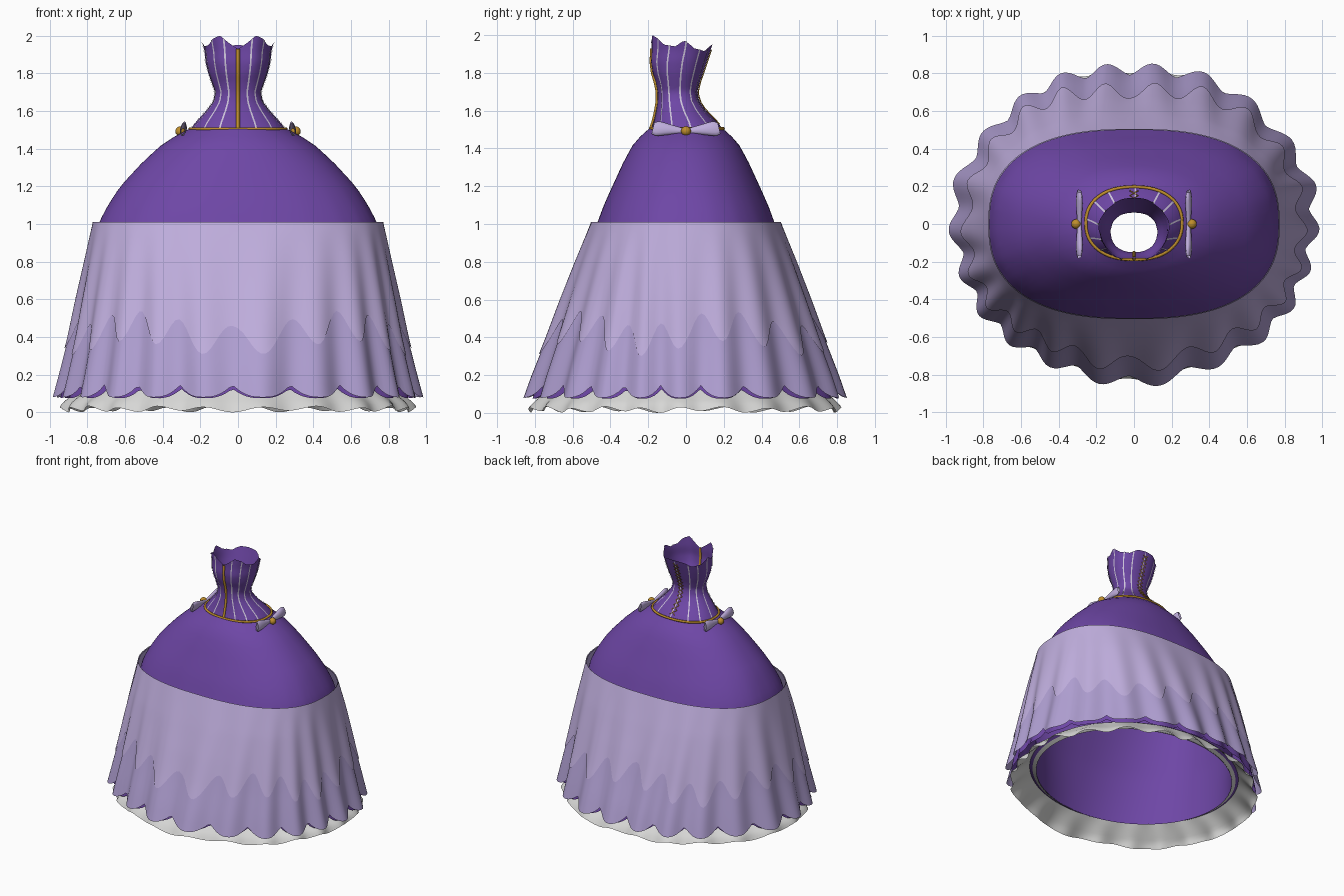
import bpy, math
from math import sin, cos, pi, radians

if "Cube" in bpy.data.objects:
    bpy.data.objects.remove(bpy.data.objects["Cube"])


def material(name, rgb):
    m = bpy.data.materials.new(name)
    m.diffuse_color = (*rgb, 1)
    m.use_nodes = True
    m.node_tree.nodes["Principled BSDF"].inputs["Base Color"].default_value = m.diffuse_color
    return m


PURPLE = material("purple satin", (0.155, 0.062, 0.38))
LILAC = material("light lilac", (0.52, 0.42, 0.72))
LILAC_LOW = material("lilac", (0.43, 0.345, 0.64))
WHITE = material("petticoat white", (0.68, 0.68, 0.67))
SEAM = material("seam white", (0.62, 0.56, 0.72))
GOLD = material("gold", (0.52, 0.27, 0.025))


def lerp(table, v):
    """Interpolate rows (key, values...) sorted by rising key."""
    if v <= table[0][0]:
        return table[0][1:]
    for a, b in zip(table, table[1:]):
        if v <= b[0]:
            t = (v - a[0]) / (b[0] - a[0])
            return tuple(p + (q - p) * t for p, q in zip(a[1:], b[1:]))
    return table[-1][1:]


def spow(v, n):
    return math.copysign(abs(v) ** (2 / n), v)


def grid(name, fn, nu, nv, mat, closed=True, smooth=True):
    """Surface from fn(u, v), wrapped around u when closed."""
    cols = nu if closed else nu + 1
    verts = [fn(i / nu, j / nv) for j in range(nv + 1) for i in range(cols)]
    faces = [(j * cols + i, j * cols + (i + 1) % cols,
              (j + 1) * cols + (i + 1) % cols, (j + 1) * cols + i)
             for j in range(nv) for i in range(nu)]
    me = bpy.data.meshes.new(name)
    me.from_pydata(verts, [], faces)
    me.materials.append(mat)
    me.polygons.foreach_set("use_smooth", [smooth] * len(faces))
    me.update()
    ob = bpy.data.objects.new(name, me)
    bpy.context.collection.objects.link(ob)
    return ob


def tube(name, pts, r, mat, closed=False):
    """Round cord through points."""
    cu = bpy.data.curves.new(name, 'CURVE')
    cu.dimensions = '3D'
    cu.bevel_depth = r
    cu.bevel_resolution = 1
    sp = cu.splines.new('POLY')
    sp.points.add(len(pts) - 1)
    for p, q in zip(sp.points, pts):
        p.co = (*q, 1)
    sp.use_cyclic_u = closed
    cu.materials.append(mat)
    ob = bpy.data.objects.new(name, cu)
    bpy.context.collection.objects.link(ob)
    bpy.ops.object.select_all(action='DESELECT')
    ob.select_set(True)
    bpy.context.view_layer.objects.active = ob
    bpy.ops.object.convert(target='MESH')


# --- Skirts: rows are height, half width, half depth, squareness ---
UNDER = [(0.08, 0.93, 0.80, 2.0), (0.5, 0.85, 0.67, 2.2), (0.8, 0.79, 0.55, 2.4),
         (1.0, 0.742, 0.472, 2.45), (1.1, 0.69, 0.435, 2.4), (1.2, 0.625, 0.39, 2.3),
         (1.33, 0.505, 0.33, 2.2), (1.43, 0.395, 0.275, 2.1), (1.48, 0.31, 0.225, 2),
         (1.51, 0.25, 0.19, 2)]
OVER = [(0.08, 0.965, 0.84, 2.0), (0.2, 0.935, 0.80, 2.05), (0.4, 0.888, 0.725, 2.15),
        (0.6, 0.85, 0.655, 2.25), (0.8, 0.808, 0.58, 2.4), (1.01, 0.765, 0.497, 2.5)]
PETTI = [(0.0, 0.945, 0.835, 2.0), (0.05, 0.92, 0.80, 2), (0.15, 0.80, 0.70, 2.0)]
LINING = [(0.12, 0.75, 0.66, 2), (0.5, 0.76, 0.60, 2.2), (1.0, 0.73, 0.462, 2.45)]


def skirt(name, table, top, hem, mat, waves=22, amp=0.0, grow=1.0, off=0.0, rows=16):
    def fn(u, v):
        a = 2 * pi * u
        w = a + 0.05 * sin(3 * a + 1)
        z = top + (hem(w) - top) * v
        rx, ry, n = lerp(table, z)
        fall = max(0, (table[-1][0] - z) / table[-1][0])
        k = amp * fall ** grow * (cos(waves * w) + 0.35 * sin(7 * a))
        return ((rx + off + k) * spow(cos(a), n), (ry + off + k) * spow(sin(a), n), z)
    return grid(name, fn, 264, rows, mat)


def scallop(low, height):
    return lambda a: low + height * (1 - abs(cos(11 * a))) ** 1.4


skirt("satin_skirt", UNDER, 1.51, scallop(0.075, 0.05), PURPLE, amp=0.018, grow=3, rows=30)
skirt("long_overskirt", OVER, 1.005, scallop(0.08, 0.065), LILAC_LOW, amp=0.024)
skirt("short_overskirt", OVER, 1.01,
      lambda a: 0.42 + 0.08 * cos(22 * a + pi) + 0.04 * sin(5 * a),
      LILAC, amp=0.024, off=0.006)
skirt("petticoat_ruffle", PETTI, 0.15,
      lambda a: 0.017 + 0.012 * cos(22 * a) + 0.005 * sin(9 * a),
      WHITE, amp=0.022, grow=0.8, rows=8)
skirt("skirt_lining", LINING, 1.0, lambda a: 0.12, PURPLE)


# Flat hoops that join lining and petticoat underneath
def hoop(name, r0, r1, mat):
    def fn(u, v):
        r = r0 + (r1 - r0) * v
        a = 2 * pi * u
        return (r * cos(a), (r - 0.095) * sin(a), 0.12 + 0.03 * (r - 0.75) / 0.05)
    grid(name, fn, 96, 1, mat)


hoop("inner_hoop", 0.75, 0.778, WHITE)
hoop("outer_hoop", 0.778, 0.80, PURPLE)

# --- Bodice: rows are height, half width, front y, back y ---
BODICE = [(1.49, 0.262, -0.19, 0.205), (1.54, 0.225, -0.172, 0.165),
          (1.6, 0.17, -0.158, 0.105), (1.65, 0.132, -0.15, 0.07),
          (1.7, 0.122, -0.15, 0.06), (1.75, 0.14, -0.16, 0.072),
          (1.8, 0.158, -0.175, 0.09), (1.86, 0.172, -0.182, 0.11),
          (1.92, 0.178, -0.178, 0.13), (2.0, 0.198, -0.18, 0.155)]
RIM = [(0, 1.93), (12, 1.96), (26, 2.0), (40, 1.985), (55, 1.95), (80, 1.94), (92, 1.972),
       (112, 1.93), (140, 1.915), (160, 1.945), (180, 1.95)]


def rim(a):
    return lerp(RIM, abs(math.degrees(a)))[0]


def body(a, z, off=0.0):
    """Point on the bodice; a = 0 is the front centre."""
    rx, y0, y1 = lerp(BODICE, z)
    cup = 0.014 * math.exp(-((abs(a) - 0.5) / 0.3) ** 2) * min(1, max(0, (z - 1.75) / 0.1))
    n = 2.25
    h = (y1 - y0) / 2 + off + cup
    return ((rx + off) * spow(sin(a), n), (y0 + y1) / 2 - h * spow(cos(a), n), z)


def bodice_fn(u, v):
    a = -pi + 2 * pi * u
    return body(a, 1.49 + (rim(a) - 1.49) * v)


grid("bodice", bodice_fn, 96, 24, PURPLE)


def strip(name, deg, half, mat, off=0.004, dz=0.0):
    """Narrow ribbon running up the bodice."""
    a0 = radians(deg)

    def fn(u, v):
        top = rim(a0) - dz
        z = 1.5 + (top - 1.5) * v
        p = body(a0, z, off)
        q = body(a0 + 0.02, z, off)
        d = math.hypot(q[0] - p[0], q[1] - p[1])
        s = (u - 0.5) * 2 * half / d
        return (p[0] + (q[0] - p[0]) * s, p[1] + (q[1] - p[1]) * s, z)
    grid(name, fn, 1, 24, mat, closed=False)


for side in (-1, 1):
    for k, deg in enumerate((20, 43, 68, 95, 125, 150)):
        strip(f"seam_{k}_{'left' if side < 0 else 'right'}", side * deg, 0.0045, SEAM)

# Front busk and back lacing
tube("front_busk", [body(0, 1.5 + 0.43 * i / 20, 0.002) for i in range(21)], 0.010, GOLD)
strip("back_placket", 179, 0.004, SEAM, dz=0.01)
for side in (-1, 1):
    lace = []
    for i in range(15):
        z = 1.53 + 0.39 * i / 14
        x = side * (0.022 if i % 2 else -0.022)
        lace.append((x, body(pi, z)[1] + 0.004, z))
    tube("back_lace", lace, 0.003, GOLD)

# Waist cord
tube("waist_cord", [body(2 * pi * i / 64 - pi, 1.505, 0.004) for i in range(64)],
     0.009, GOLD, closed=True)

# --- Hip bows: rows are distance from knot, centre height, half height, half thickness ---
WING = [(0.0, 1.492, 0.012, 0.010), (0.05, 1.497, 0.020, 0.014), (0.11, 1.502, 0.032, 0.018),
        (0.15, 1.505, 0.040, 0.016), (0.175, 1.507, 0.030, 0.010)]
for sx in (-1, 1):
    for sy in (-1, 1):
        def wing(u, v):
            d, a = 0.175 * v, 2 * pi * u
            zc, hz, hx = lerp(WING, d)
            dz = hz * sin(a)
            return (sx * (0.29 + hx * cos(a) - 0.15 * dz), sy * (d - 0.25 * dz * v), zc + dz)
        grid("bow_wing", wing, 12, 8, LILAC)
    bpy.ops.mesh.primitive_uv_sphere_add(segments=16, ring_count=10, radius=0.026,
                                         location=(sx * 0.307, 0, 1.492))
    knot = bpy.context.object
    knot.name = "bow_knot"
    knot.data.materials.append(GOLD)
    bpy.ops.object.shade_smooth()
